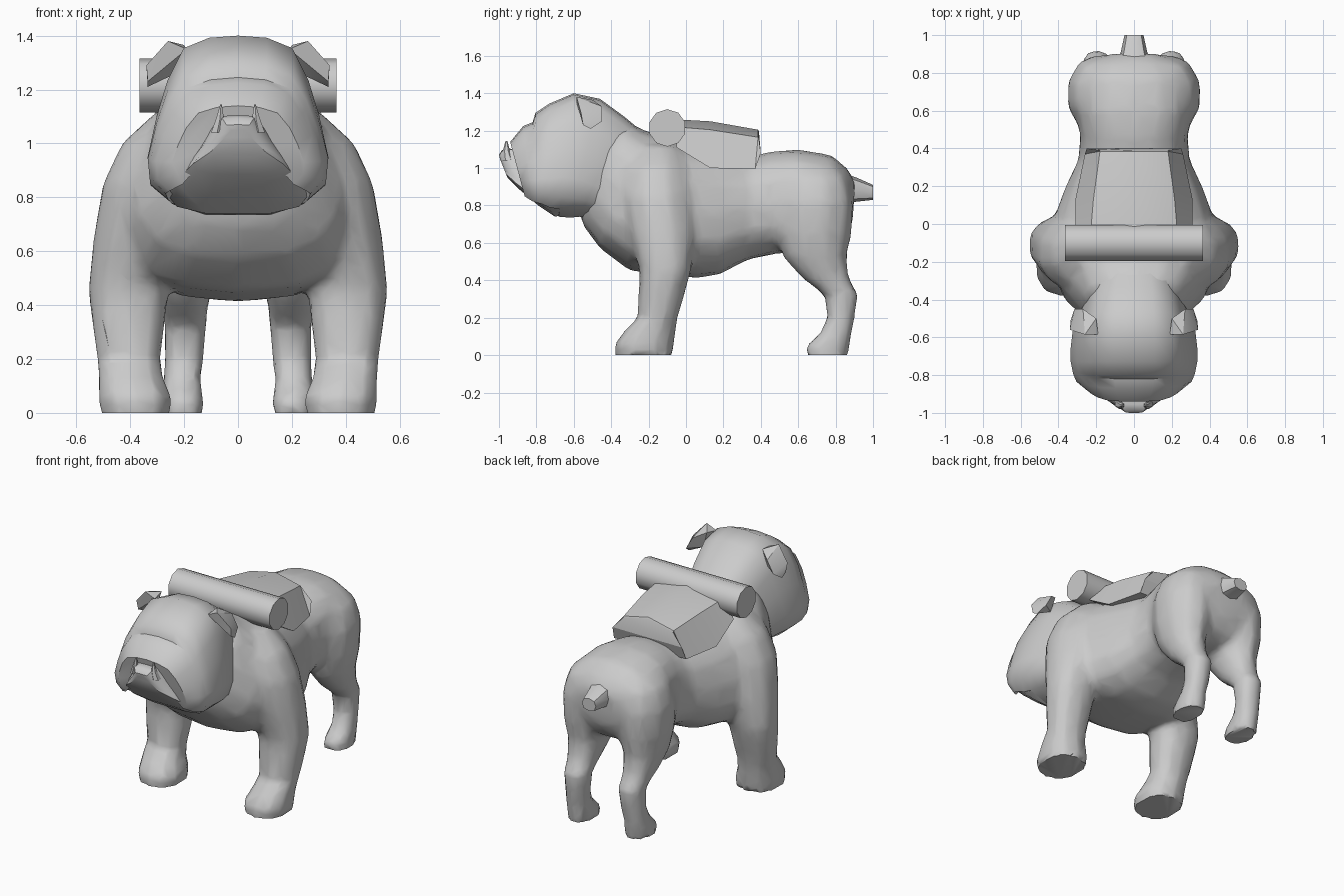
import bpy, bmesh, math

if "Cube" in bpy.data.objects:
    bpy.data.objects.remove(bpy.data.objects["Cube"])

grey = bpy.data.materials.new("plain grey")
grey.diffuse_color = (0.6, 0.6, 0.6, 1)
grey.use_nodes = True
grey.node_tree.nodes["Principled BSDF"].inputs["Base Color"].default_value = grey.diffuse_color


def smooth(ob, angle):
    bpy.ops.object.select_all(action='DESELECT')
    ob.select_set(True)
    bpy.context.view_layer.objects.active = ob
    bpy.ops.object.shade_smooth_by_angle(angle=math.radians(angle))


def finish(bm, name, angle=50):
    bmesh.ops.recalc_face_normals(bm, faces=bm.faces)
    me = bpy.data.meshes.new(name)
    bm.to_mesh(me)
    bm.free()
    ob = bpy.data.objects.new(name, me)
    bpy.context.collection.objects.link(ob)
    me.materials.append(grey)
    smooth(ob, angle)
    return ob


def loft(name, rings, angle=50):
    """Skin a list of point rings and cap both ends."""
    bm = bmesh.new()
    rows = [[bm.verts.new(p) for p in r] for r in rings]
    n = len(rows[0])
    for a, b in zip(rows, rows[1:]):
        for i in range(n):
            bm.faces.new((a[i], a[(i + 1) % n], b[(i + 1) % n], b[i]))
    bm.faces.new(rows[0])
    bm.faces.new(rows[-1])
    return finish(bm, name, angle)


def power(v, e):
    return math.copysign(abs(v) ** e, v)


def tilted(ty, tz, by, bz, wt, wb, n=16, e=0.8):
    """Section from a top point to a bottom point; upper and lower half widths."""
    pts = []
    for i in range(n):
        a = 2 * math.pi * i / n
        s, c = power(math.sin(a), e), power(math.cos(a), e)
        k = (1 - c) / 2
        pts.append((s * (wt + (wb - wt) * k), ty + (by - ty) * k, tz + (bz - tz) * k))
    return pts


def level(z, x0, x1, y0, y1, side=1, n=10):
    """Horizontal section from its x and y limits."""
    e = 0.85 if z < 0.5 else 1
    pts = []
    for i in range(n):
        a = 2 * math.pi * (i + 0.5) / n
        f = 1 / power(math.cos(math.pi / n), e)
        pts.append((side * ((x0 + x1) / 2 + (x1 - x0) / 2 * power(math.cos(a), e) * f),
                    (y0 + y1) / 2 + (y1 - y0) / 2 * power(math.sin(a), e), z))
    return pts


def shaped(profile, ty, tz, by, bz, w):
    """Mirrored section from a half profile of (width, depth) fractions."""
    half = [(x * w, ty + (by - ty) * k, tz + (bz - tz) * k) for x, k in profile]
    return half + [(-x, y, z) for x, y, z in half[-2:0:-1]]


# torso from neck to rump
torso = loft("body", [tilted(*r) for r in [
    (-.38, 1.22, -.58, .80, .25, .25), (-.31, 1.25, -.55, .69, .29, .30),
    (-.22, 1.20, -.46, .57, .34, .42), (-.10, 1.17, -.30, .45, .37, .49),
    (.05, 1.13, .05, .41, .36, .47), (.20, 1.09, .18, .43, .32, .41),
    (.35, 1.06, .33, .51, .26, .33), (.45, 1.09, .47, .54, .27, .30),
    (.60, 1.10, .60, .55, .31, .31), (.78, 1.07, .75, .56, .30, .30),
    (.86, 1.00, .83, .60, .25, .23), (.905, .93, .89, .70, .14, .13)]])

# legs, built once per side
FRONT = [(0, .25, .51, -.38, -.07), (.06, .25, .515, -.38, -.065),
         (.13, .28, .515, -.33, -.055), (.20, .29, .52, -.26, -.045),
         (.45, .26, .555, -.25, .03), (.65, .22, .535, -.31, .055),
         (.85, .16, .50, -.35, .045), (1.0, .12, .43, -.33, .02), (1.12, .10, .30, -.25, -.03)]
HIND = [(0, .13, .28, .64, .87), (.05, .13, .28, .645, .875), (.12, .14, .275, .72, .885),
        (.20, .13, .27, .755, .90), (.32, .12, .27, .74, .92), (.41, .11, .29, .62, .875),
        (.52, .08, .32, .52, .86), (.65, .05, .345, .48, .89), (.82, .03, .35, .47, .90),
        (.95, .03, .31, .50, .87), (1.03, .03, .22, .55, .80)]
limbs = [loft("leg", [level(*r, side=s) for r in rows]) for rows in (FRONT, HIND) for s in (1, -1)]

# fuse the legs into the body and even out the skin
for limb in limbs:
    mod = torso.modifiers.new("union", 'BOOLEAN')
    mod.operation, mod.solver, mod.object = 'UNION', 'EXACT', limb
mod = torso.modifiers.new("skin", 'REMESH')
mod.mode, mod.voxel_size = 'VOXEL', 0.02


def bake(ob):
    graph = bpy.context.evaluated_depsgraph_get()
    graph.update()
    me = bpy.data.meshes.new_from_object(ob.evaluated_get(graph))
    ob.modifiers.clear()
    ob.data = me


bake(torso)
for limb in limbs:
    bpy.data.objects.remove(limb)

# soften the joins, keeping the feet flat
upper = torso.vertex_groups.new(name="upper")
upper.add([v.index for v in torso.data.vertices if v.co.z > .35], 1.0, 'REPLACE')
mod = torso.modifiers.new("soften", 'SMOOTH')
mod.factor, mod.iterations, mod.vertex_group = 0.5, 14, "upper"
mod = torso.modifiers.new("reduce", 'DECIMATE')
mod.ratio = 0.12
bake(torso)
for v in torso.data.vertices:
    if v.co.z < .013:
        v.co.z = 0
torso.data.materials.clear()
torso.data.materials.append(grey)
smooth(torso, 55)

# stub tail
loft("tail", [tilted(*r, n=8) for r in [
    (.82, .98, .82, .80, .10, .10), (.91, .95, .91, .82, .07, .07), (1.0, .91, 1.0, .83, .05, .05)]])

# head, with the lips arching up over the mouth towards the front
FULL = [(0, 0), (.32, .012), (.6, .07), (.78, .25), (.9, .45), (1, .68), (.97, .84),
        (.74, .94), (.37, 1), (0, 1)]
ARCH = [(0, 0), (.32, .02), (.6, .09), (.78, .27), (.9, .47), (1, .70), (.98, .86),
        (.84, .97), (.38, .55), (0, .38)]


def head_ring(t, *section):
    mix = [(a[0] + (b[0] - a[0]) * t, a[1] + (b[1] - a[1]) * t) for a, b in zip(FULL, ARCH)]
    return shaped(mix, *section)


loft("head", [head_ring(*r) for r in [
    (0, -.24, 1.20, -.50, .73, .27), (0, -.33, 1.275, -.57, .74, .30),
    (0, -.46, 1.37, -.62, .735, .325), (0, -.60, 1.40, -.68, .74, .335),
    (.3, -.73, 1.345, -.73, .76, .335), (.8, -.805, 1.295, -.77, .79, .325),
    (1, -.82, 1.245, -.79, .80, .32), (1, -.87, 1.225, -.82, .81, .305),
    (1, -.94, 1.14, -.86, .84, .245)]], 45)

# underbite jaw
JAW = [(0, 0), (.25, .01), (.5, .28), (.8, .58), (1, .8), (.86, .93), (.45, 1), (0, 1)]
loft("jaw", [shaped(JAW, *r) for r in [
    (-.80, 1.09, -.58, .77, .28), (-.955, 1.105, -.70, .74, .265),
    (-.985, 1.095, -.79, .80, .23), (-1.0, 1.07, -.89, .885, .17),
    (-.995, 1.05, -.955, .95, .10)]], 45)

for s, side in ((1, "left"), (-1, "right")):
    # fang
    loft(side + "_fang", [level(1.04, .055, .10, -.98, -.92, s, 6),
                          level(1.09, .052, .082, -.98, -.94, s, 6),
                          level(1.145, .06, .066, -.965, -.955, s, 6)], 30)
    # folded ear
    bm = bmesh.new()
    for p in [(.19, -.585, 1.35), (.20, -.5, 1.365), (.27, -.45, 1.33), (.315, -.45, 1.25),
              (.335, -.51, 1.21), (.335, -.55, 1.23), (.34, -.56, 1.29), (.26, -.585, 1.38),
              (.23, -.51, 1.26)]:
        bm.verts.new((s * p[0], p[1], p[2]))
    bmesh.ops.convex_hull(bm, input=bm.verts)
    finish(bm, side + "_ear", 30)


# saddle pack on the back
def pack(y, x0, z0, x1, z1, zt, lean=0):
    right = [(x0, y, z0), (x1, y + lean, z1)]
    left = [(-x, b, z) for x, b, z in reversed(right)]
    return right + [(0, y + lean, zt)] + left


loft("saddle_pack", [pack(-.05, .31, 1.11, .23, 1.22, 1.26), pack(.13, .31, 1.0, .215, 1.205, 1.25),
                     pack(.37, .26, .995, .18, 1.165, 1.205, .015),
                     pack(.40, .25, 1.08, .18, 1.155, 1.195, -.01)], 25)

# bedroll across the shoulders
loft("bedroll", [[(x, -.1 + .1 * math.cos(a), 1.215 + .1 * math.sin(a))
                  for a in (math.pi * (i + .5) / 5 for i in range(10))]
                 for x in (-.365, .365)], 50)
